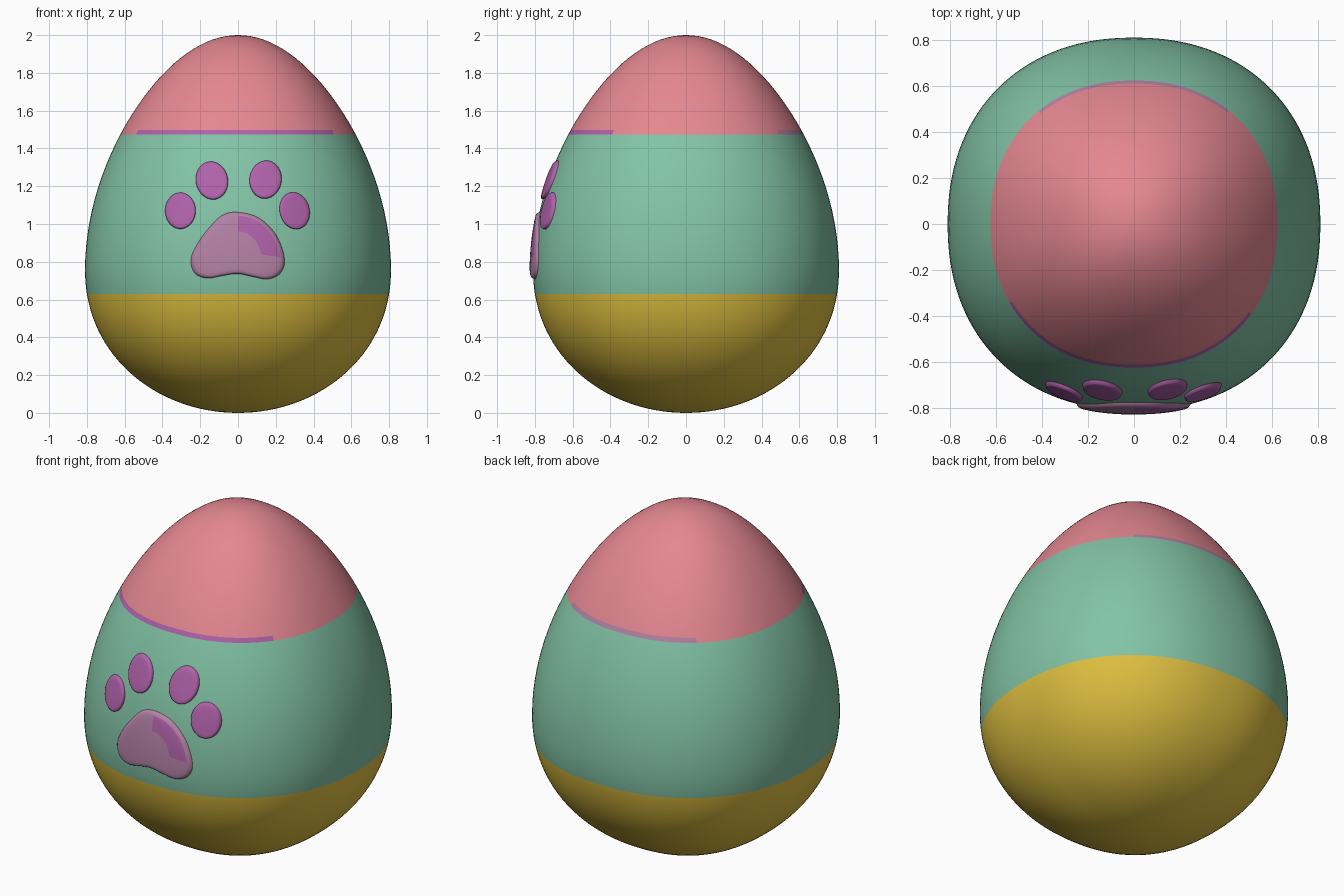
import bpy, bmesh, math

if "Cube" in bpy.data.objects:
    bpy.data.objects.remove(bpy.data.objects["Cube"])

P = 2.2          # slightly squarish cross-section
WIDE = 0.76      # height of the widest ring
R = 0.81
LOW, HIGH, LINE = 0.63, 1.473, 1.497   # colour band heights


def material(name, rgb):
    m = bpy.data.materials.new(name)
    lin = [((c / 255 + 0.055) / 1.055) ** 2.4 for c in rgb]
    m.diffuse_color = (*lin, 1)
    m.use_nodes = True
    m.node_tree.nodes["Principled BSDF"].inputs["Base Color"].default_value = m.diffuse_color
    return m


pink = material("pink", (228, 135, 145))
green = material("green", (130, 195, 166))
yellow = material("yellow", (222, 191, 64))
purple = material("purple", (176, 98, 170))
mauve = material("mauve", (180, 130, 165))


def radius(z):
    """Egg profile: radius at a height."""
    if z >= WIDE:
        t = min((z - WIDE) / (2 - WIDE), 1)
        return R * math.sqrt(max(0, 1 - t ** (1.87 - 0.43 * t)))
    t = min((WIDE - z) / WIDE, 1)
    return R * math.sqrt(max(0, 1 - t ** 2.1))


def front_y(x, z):
    """Depth of the egg's front surface at x, z."""
    return -(radius(z) ** P - abs(x) ** P) ** (1 / P)


def finish(bm, name, mats):
    bmesh.ops.recalc_face_normals(bm, faces=bm.faces)
    me = bpy.data.meshes.new(name)
    bm.to_mesh(me)
    bm.free()
    for m in mats:
        me.materials.append(m)
    for p in me.polygons:
        p.use_smooth = True
    ob = bpy.data.objects.new(name, me)
    bpy.context.collection.objects.link(ob)
    return ob


def bridge(bm, a, b):
    n = len(a)
    return [bm.faces.new((a[i], a[(i + 1) % n], b[(i + 1) % n], b[i])) for i in range(n)]


# Egg body: stacked rings, coloured by height
N, STEPS = 144, 32
heights = [WIDE - WIDE * math.cos(i / STEPS * math.pi / 2) for i in range(1, STEPS)]
heights += [WIDE + (2 - WIDE) * math.sin(i / STEPS * math.pi / 2) for i in range(STEPS)]
heights = [z for z in heights if min(abs(z - b) for b in (LOW, HIGH, LINE)) > 0.008]
heights = sorted(heights + [LOW, HIGH, LINE])
bm = bmesh.new()
rings = []
for z in heights:
    ring = []
    for i in range(N):
        c, s = math.cos(2 * math.pi * i / N), math.sin(2 * math.pi * i / N)
        k = radius(z) / (abs(c) ** P + abs(s) ** P) ** (1 / P)
        ring.append(bm.verts.new((k * c, k * s, z)))
    rings.append(ring)
for a, b in zip(rings, rings[1:]):
    bridge(bm, a, b)
for ring, z in ((rings[0], 0), (rings[-1], 2)):
    tip = bm.verts.new((0, 0, z))
    for i in range(N):
        bm.faces.new((ring[i], ring[(i + 1) % N], tip))
for f in bm.faces:
    c = f.calc_center_median()
    turn = math.degrees(math.atan2(c.x, -c.y))      # 0 = front
    if c.z < LOW:
        f.material_index = 2
    elif c.z < HIGH:
        f.material_index = 1
    elif c.z < LINE and -58 < turn < 52:            # thin line, front
        f.material_index = 3
    elif c.z < LINE and abs(turn) > 140:            # thin line, back
        f.material_index = 4
finish(bm, "egg", [pink, green, yellow, purple, mauve])


def pad(name, outline, centre, mats, patch=None):
    """Raised pad following the egg's front, from an x-z outline."""
    bm = bmesh.new()
    cx, cz = centre
    profile = [(1.03, -0.01), (1.0, 0.006), (0.97, 0.014), (0.92, 0.017),
               (0.8, 0.018), (0.65, 0.018), (0.5, 0.018), (0.25, 0.018)]
    loops = []
    for s, h in profile:
        loop = []
        for x, z in outline:
            px, pz = cx + (x - cx) * s, cz + (z - cz) * s
            loop.append(bm.verts.new((px, front_y(px, pz) - h, pz)))
        loops.append(loop)
    for j, (a, b) in enumerate(zip(loops, loops[1:])):
        for f in bridge(bm, a, b):
            if patch and patch(j, f.calc_center_median()):
                f.material_index = 1
    tip = bm.verts.new((cx, front_y(cx, cz) - 0.018, cz))
    for i in range(len(outline)):
        bm.faces.new((loops[-1][i], loops[-1][(i + 1) % len(outline)], tip))
    return finish(bm, name, mats)


# Four toe pads: x, z, half width, half height, tilt
toes = [(-0.305, 1.07, 0.08, 0.095, 0), (-0.138, 1.23, 0.084, 0.1, 0.2),
        (0.146, 1.235, 0.084, 0.1, -0.15), (0.3, 1.07, 0.078, 0.098, 0.25)]
for n, (x, z, w, h, tilt) in enumerate(toes):
    pts = []
    for i in range(40):
        u, v = w * math.cos(i * math.pi / 20), h * math.sin(i * math.pi / 20)
        pts.append((x + u * math.cos(tilt) - v * math.sin(tilt),
                    z + u * math.sin(tilt) + v * math.cos(tilt)))
    pad(f"toe_pad_{n + 1}", pts, (x, z), [purple])


def smooth_loop(p, steps=6):
    """Closed smooth curve through points."""
    out, n = [], len(p)
    for i in range(n):
        a, b, c, d = (p[(i + k) % n] for k in (-1, 0, 1, 2))
        for j in range(steps):
            t = j / steps
            out.append(tuple(0.5 * (2 * b[k] + (c[k] - a[k]) * t
                       + (2 * a[k] - 5 * b[k] + 4 * c[k] - d[k]) * t * t
                       + (3 * b[k] - a[k] - 3 * c[k] + d[k]) * t ** 3) for k in (0, 1)))
    return out


# Main pad, with a deeper patch along its upper right
main = [(-0.247, 0.81), (-0.225, 0.74), (-0.16, 0.715), (-0.08, 0.728), (0, 0.738),
        (0.08, 0.722), (0.16, 0.71), (0.225, 0.745), (0.243, 0.82), (0.2, 0.94),
        (0.11, 1.03), (0, 1.06), (-0.08, 1.045), (-0.15, 0.98), (-0.215, 0.89)]
pad("main_pad", smooth_loop(main), (0, 0.86), [mauve, purple],
    lambda j, c: 3 <= j <= 5 and -0.15 < math.atan2(c.z - 0.86, c.x) < 1.6)
